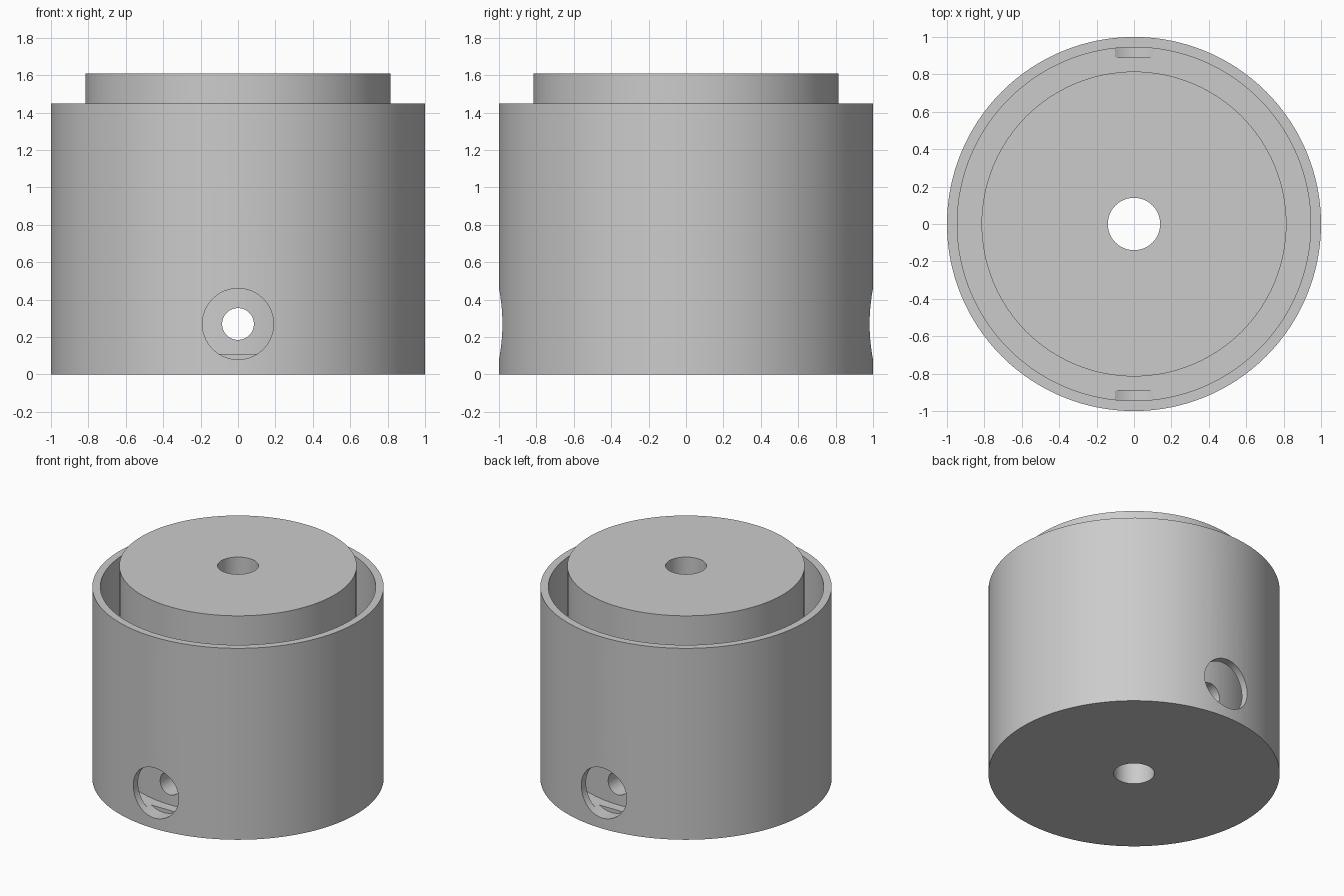
import bpy
import math

cube = bpy.data.objects.get("Cube")
if cube:
    bpy.data.objects.remove(cube, do_unlink=True)

SEGMENTS = 128
HOLE_Z = 0.27

grey = bpy.data.materials.new("plain grey")
grey.use_nodes = True
colour = (0.6, 0.6, 0.6, 1)
grey.diffuse_color = colour
grey.node_tree.nodes["Principled BSDF"].inputs["Base Color"].default_value = colour


def lathe(name, profile):
    """Closed (radius, height) profile turned around the z axis."""
    n = len(profile)
    verts, faces = [], []
    for i in range(SEGMENTS):
        a = math.tau * i / SEGMENTS
        verts += [(r * math.cos(a), r * math.sin(a), z) for r, z in profile]
        j = (i + 1) % SEGMENTS
        for k in range(n):
            m = (k + 1) % n
            faces.append((i * n + k, j * n + k, j * n + m, i * n + m))
    mesh = bpy.data.meshes.new(name)
    mesh.from_pydata(verts, [], faces)
    obj = bpy.data.objects.new(name, mesh)
    bpy.context.collection.objects.link(obj)
    mesh.materials.append(grey)
    return obj


def cut_hole(body, radius, y, length):
    """Drill a round hole along y at the side-hole height."""
    bpy.ops.mesh.primitive_cylinder_add(
        vertices=64, radius=radius, depth=length,
        location=(0, y, HOLE_Z), rotation=(math.pi / 2, 0, 0))
    cutter = bpy.context.object
    cutter.name = "hole_cutter"
    cutter.hide_render = True
    cutter.data.materials.append(grey)
    bpy.context.view_layer.objects.active = body
    mod = body.modifiers.new("hole", "BOOLEAN")
    mod.operation = "DIFFERENCE"
    mod.solver = "EXACT"
    mod.object = cutter
    bpy.ops.object.modifier_apply(modifier=mod.name)
    bpy.data.objects.remove(cutter, do_unlink=True)


# Core, deep ring groove and thin outer wall, with a bore down the middle
housing = lathe("housing", [
    (0.14, 0), (1, 0), (1, 1.45), (0.945, 1.45),
    (0.945, 0.11), (0.815, 0.11), (0.815, 1.61), (0.14, 1.61)])

# Wide holes through the wall, front and back, nicking the groove floor
for side in (-1, 1):
    cut_hole(housing, 0.19, side * 1.04, 0.3)

# Narrow cross hole right through the core
cut_hole(housing, 0.085, 0, 1.75)

bpy.ops.object.select_all(action="DESELECT")
housing.select_set(True)
bpy.context.view_layer.objects.active = housing
bpy.ops.object.shade_smooth_by_angle(angle=math.radians(30))
